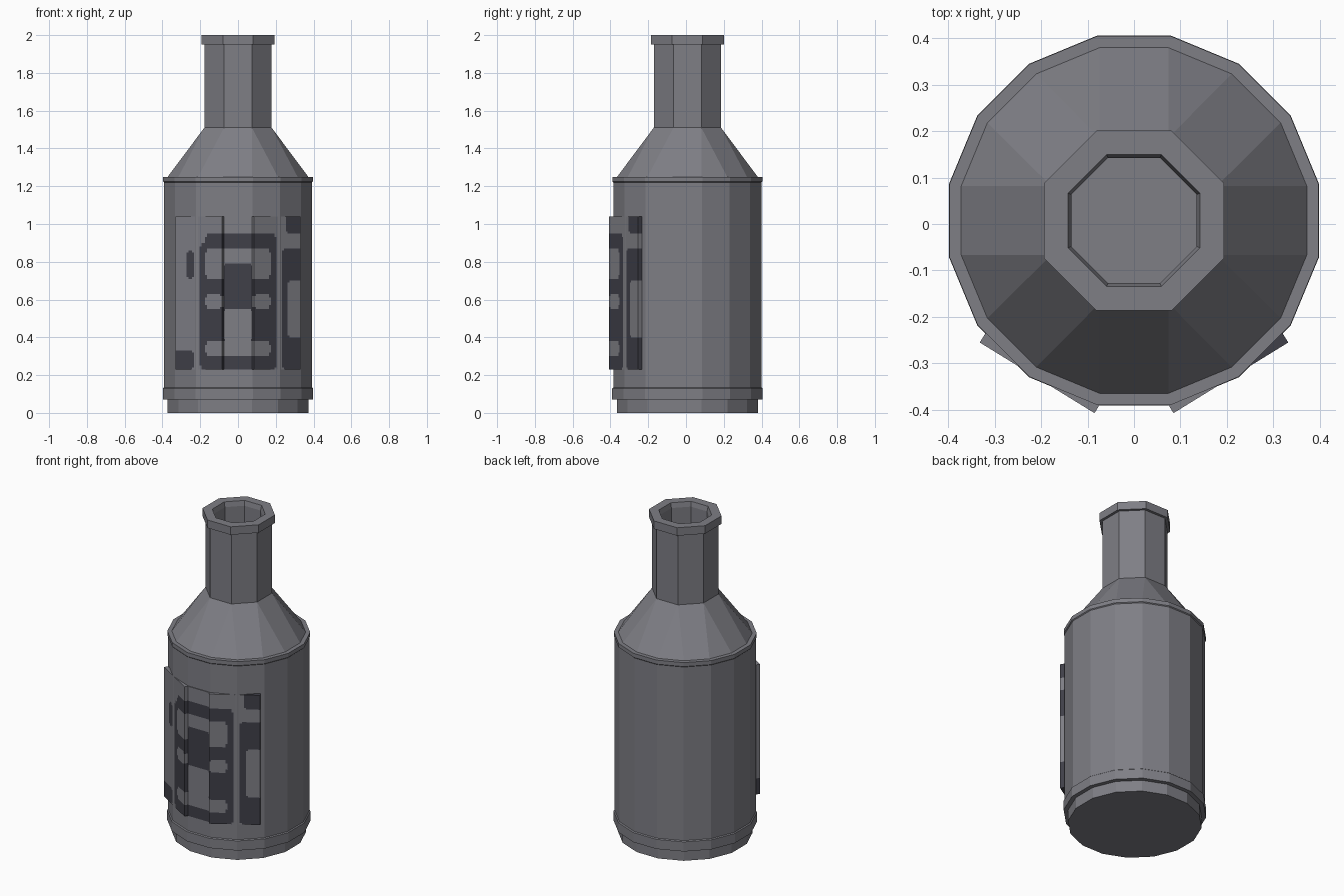
import bpy, bmesh, math

if "Cube" in bpy.data.objects:
    bpy.data.objects.remove(bpy.data.objects["Cube"])

CY = 0.0075  # bottle axis in y


def material(name, rgb):
    m = bpy.data.materials.new(name)
    m.diffuse_color = (*rgb, 1)
    m.use_nodes = True
    m.node_tree.nodes["Principled BSDF"].inputs["Base Color"].default_value = m.diffuse_color
    return m


GREY = material("grey_glass", (0.21, 0.21, 0.235))
DARK = material("dark_print", (0.05, 0.05, 0.066))


def finish(name, bm, mats):
    me = bpy.data.meshes.new(name)
    bm.to_mesh(me)
    bm.free()
    ob = bpy.data.objects.new(name, me)
    for m in mats:
        me.materials.append(m)
    bpy.context.collection.objects.link(ob)
    return ob


def ring(bm, apothem, z, n):
    r = apothem / math.cos(math.pi / n)
    return [bm.verts.new((r * math.cos((i + .5) * 2 * math.pi / n),
                          CY + r * math.sin((i + .5) * 2 * math.pi / n), z))
            for i in range(n)]


def turned(name, n, profile):
    """Flat-sided turned solid from (apothem, z) points, capped at both ends."""
    bm = bmesh.new()
    rings = [ring(bm, a, z, n) for a, z in profile]
    for lo, hi in zip(rings, rings[1:]):
        for i in range(n):
            j = (i + 1) % n
            bm.faces.new((lo[i], lo[j], hi[j], hi[i]))
    bm.faces.new(rings[0][::-1])
    bm.faces.new(rings[-1])
    return finish(name, bm, [GREY])


# Body with recessed foot, lower band and top rim
turned("body", 16, [(.373, 0), (.373, .07), (.398, .07), (.398, .13), (.392, .135),
                    (.392, 1.22), (.397, 1.225), (.397, 1.25)])

# Hollow eight-sided neck with lip
turned("neck", 8, [(.178, 1.45), (.178, 1.95), (.194, 1.95), (.194, 2.0),
                   (.142, 2.0), (.135, 1.97), (.135, 1.55)])

# Folded shoulder: 16 sides below, neck corners and side middles above
bm = bmesh.new()
low = ring(bm, .372, 1.25, 16)
top = []
for i in range(16):
    a = i * math.pi / 8
    r = .178 if i % 2 == 0 else .178 / math.cos(math.pi / 8)
    top.append(bm.verts.new((r * math.cos(a), CY + r * math.sin(a), 1.51)))
for i in range(16):
    j = (i + 1) % 16
    bm.faces.new((low[i], low[j], top[j]))
    bm.faces.new((low[i], top[j], top[i]))
bm.faces.new(top)
bm.faces.new(low[::-1])
finish("shoulder", bm, [GREY])

# Label pattern: blocks painted in order (x0, z0, x1, z1, dark?)
BLOCKS = [(-.20, .23, .205, .90, 1), (-.17, .85, .20, .95, 1),
          (-.34, .23, -.23, .33, 1), (-.27, .71, -.23, .86, 1),
          (.23, .23, .34, .87, 1), (.25, .95, .34, 1.05, 1),
          (-.17, .71, .17, .87, 0), (-.08, .55, .08, .79, 1),
          (-.17, .55, -.08, .63, 0), (.08, .55, .17, .63, 0),
          (-.08, .38, .08, .55, 0), (-.17, .30, .17, .38, 0),
          (.26, .40, .36, .70, 0)]


def shade(x, z, r=.025):
    c = 0
    for x0, z0, x1, z1, d in BLOCKS:
        dx = max(x0 + r - x, x - x1 + r, 0)
        dz = max(z0 + r - z, z - z1 + r, 0)
        if math.hypot(dx, dz) <= r:
            c = d
    return c


def label(name, p, q):
    """Flat label panel from p to q (x, y), gridded so the pattern is cut in."""
    nu, nv = round((q[0] - p[0]) / .01), 81
    bm = bmesh.new()
    g = [[bm.verts.new((p[0] + (q[0] - p[0]) * i / nu, p[1] + (q[1] - p[1]) * i / nu,
                        .23 + .81 * k / nv)) for k in range(nv + 1)] for i in range(nu + 1)]
    for i in range(nu):
        for k in range(nv):
            f = bm.faces.new((g[i][k], g[i + 1][k], g[i + 1][k + 1], g[i][k + 1]))
            c = f.calc_center_median()
            f.material_index = shade(c.x, c.z)
    ob = finish(name, bm, [GREY, DARK])
    s = ob.modifiers.new("thickness", 'SOLIDIFY')
    s.thickness, s.offset = .025, -1


label("label_left", (-.332, -.255), (-.085, -.407))
label("label_middle", (-.08, -.389), (.08, -.389))
label("label_right", (.085, -.407), (.332, -.255))
